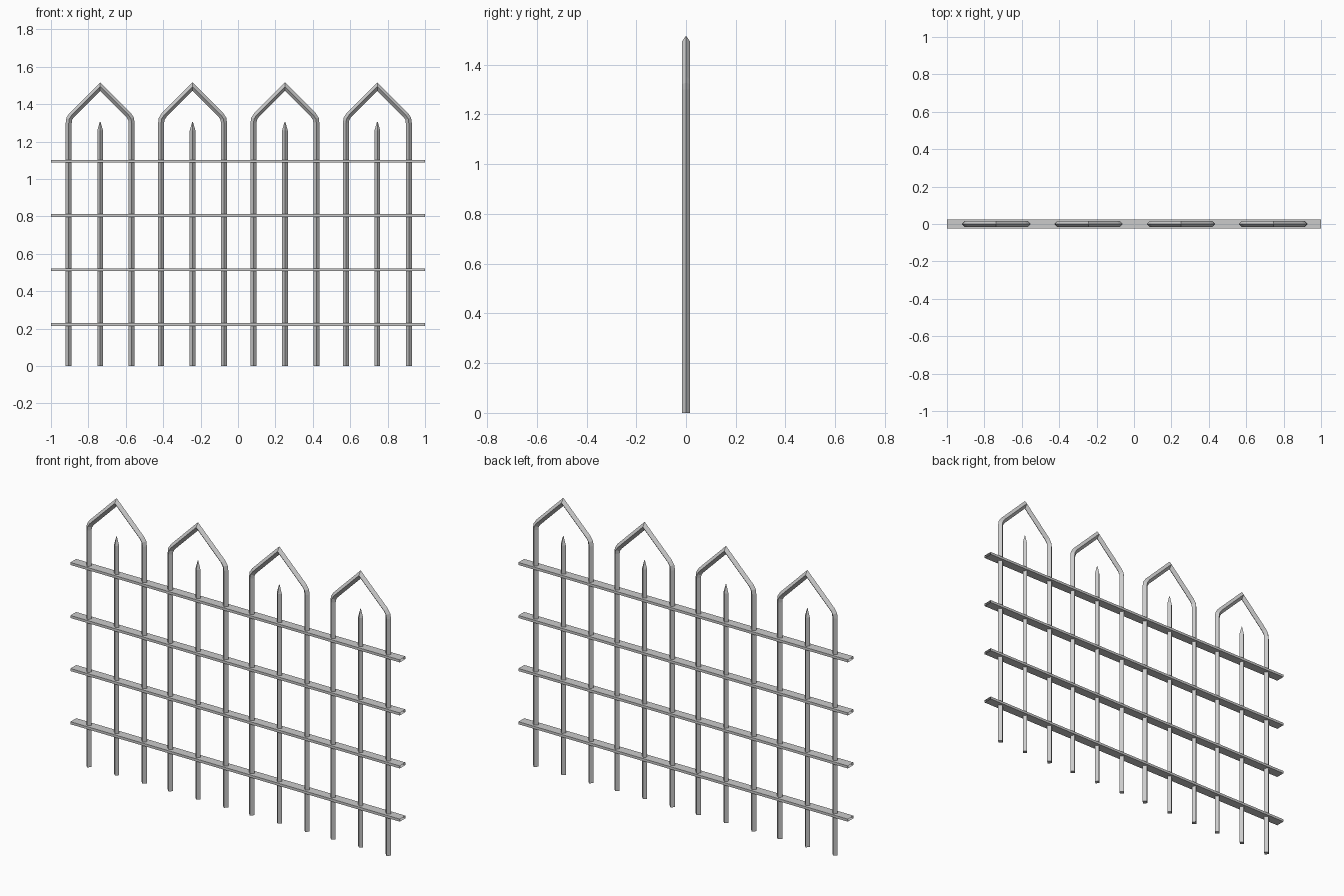
import bpy, bmesh
from mathutils import Vector

if "Cube" in bpy.data.objects:
    bpy.data.objects.remove(bpy.data.objects["Cube"])


def sweep(name, path, radii, x=0.0):
    """Mitred diamond-section bar along a path in the XZ plane."""
    bm = bmesh.new()
    pts = [Vector((p[0], 0, p[1])) for p in path]
    rings = []
    for i, p in enumerate(pts):
        d0 = (p - pts[i - 1]).normalized() if i else (pts[1] - p).normalized()
        d1 = (pts[i + 1] - p).normalized() if i < len(pts) - 1 else d0
        t = (d0 + d1).normalized()
        side = Vector((-t.z, 0, t.x))
        r = radii[i]
        miter = r / max(0.3, t.dot(d0))
        offsets = (side * miter, Vector((0, r, 0)), -side * miter, Vector((0, -r, 0)))
        rings.append([bm.verts.new(p + o) for o in offsets])
    for a, b in zip(rings, rings[1:]):
        for k in range(4):
            bm.faces.new((a[k], a[(k + 1) % 4], b[(k + 1) % 4], b[k]))
    bm.faces.new(rings[0])
    bm.faces.new(rings[-1])
    return finish(bm, name, (x, 0, 0))


def finish(bm, name, loc):
    bmesh.ops.recalc_face_normals(bm, faces=bm.faces)
    me = bpy.data.meshes.new(name)
    bm.to_mesh(me)
    bm.free()
    ob = bpy.data.objects.new(name, me)
    ob.location = loc
    bpy.context.collection.objects.link(ob)
    return ob


# Half of the pointed hoop, mirrored about its apex
R = 0.016
half = [(-0.168, 0.0), (-0.168, 1.30), (-0.165, 1.322), (-0.152, 1.342)]
hoop = half + [(0, 1.494)] + [(-px, pz) for px, pz in reversed(half)]

# Hoops with a spiked picket in the middle of each
for i in range(4):
    cx = 0.004 + (i - 1.5) * 0.494
    sweep("pointed_hoop", hoop, [R] * len(hoop), cx)
    sweep("spiked_picket", [(0, 0), (0, 1.26), (0, 1.306)], [0.015, 0.015, 0.002], cx)

# Flat cross rails, open at both ends
for z in (0.222, 0.514, 0.805, 1.096):
    bm = bmesh.new()
    bmesh.ops.create_cube(bm, size=1)
    bmesh.ops.scale(bm, vec=(2.0, 0.05, 0.014), verts=bm.verts)
    ends = [f for f in bm.faces if abs(f.normal.x) > 0.9]
    bmesh.ops.delete(bm, geom=ends, context='FACES_ONLY')
    finish(bm, "cross_rail", (0, 0, z))
